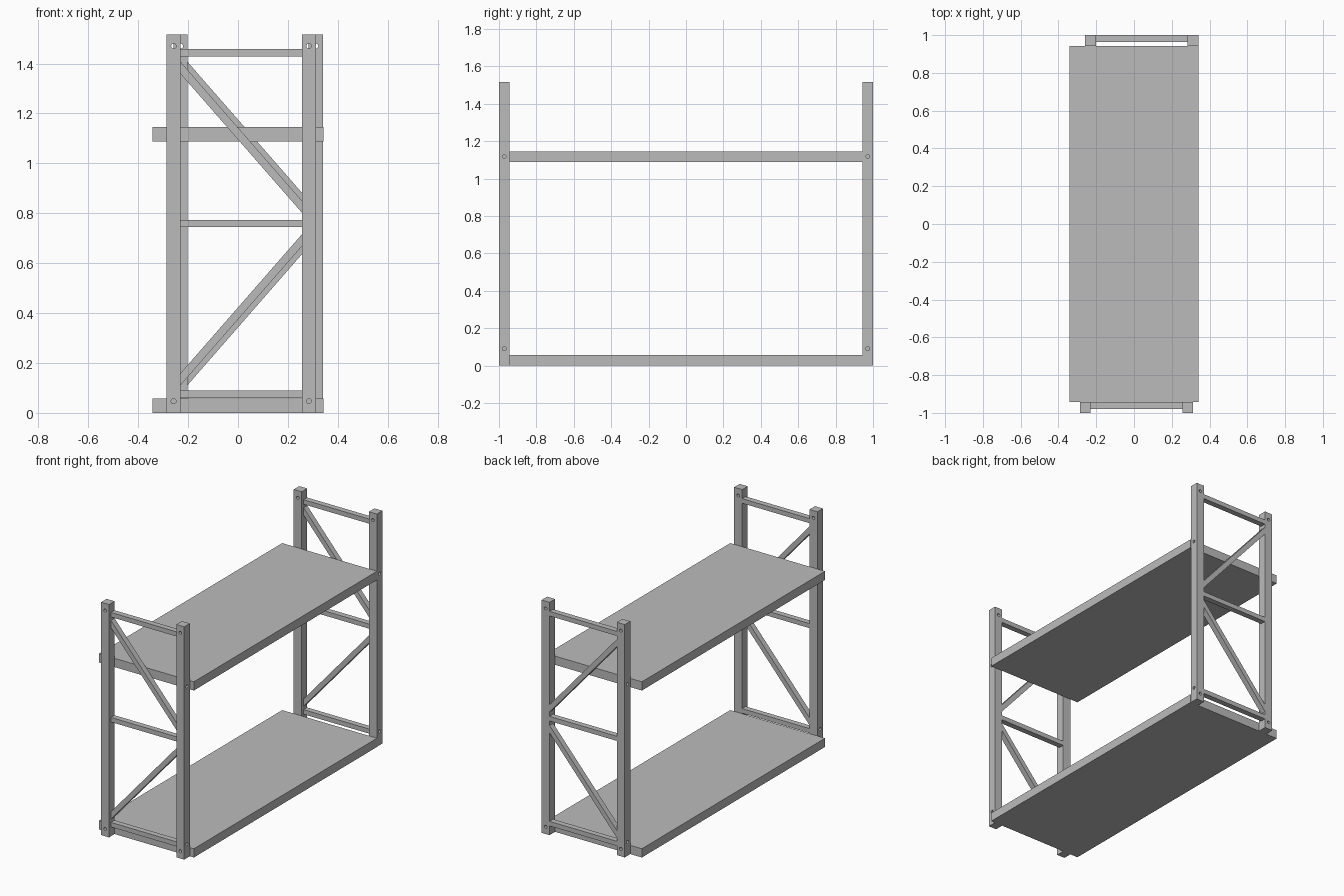
import bpy
import bmesh
from math import pi
from mathutils import Matrix, Vector

cube = bpy.data.objects.get("Cube")
if cube:
    bpy.data.objects.remove(cube, do_unlink=True)

HEIGHT = 1.517      # post height
POST = 0.057        # square post side
RAIL_H = 0.03       # rail height
RAIL_D = 0.037      # rail and brace depth
SPAN = 0.485        # clear width between the posts
HOLE_R = 0.01

grey = bpy.data.materials.new("plain grey")
grey.use_nodes = True
grey.diffuse_color = (0.5, 0.5, 0.5, 1)
grey.node_tree.nodes["Principled BSDF"].inputs["Base Color"].default_value = (0.5, 0.5, 0.5, 1)


def add_object(name, bm):
    bmesh.ops.recalc_face_normals(bm, faces=bm.faces)
    mesh = bpy.data.meshes.new(name)
    bm.to_mesh(mesh)
    bm.free()
    mesh.materials.append(grey)
    obj = bpy.data.objects.new(name, mesh)
    bpy.context.collection.objects.link(obj)
    return obj


def box(name, low, high):
    low, high = Vector(low), Vector(high)
    bm = bmesh.new()
    bmesh.ops.create_cube(bm, size=1)
    bmesh.ops.scale(bm, vec=high - low, verts=bm.verts)
    bmesh.ops.translate(bm, vec=(low + high) / 2, verts=bm.verts)
    return add_object(name, bm)


def drill(post, name, holes):
    """Cut round holes, each given as (centre, axis, length)."""
    bm = bmesh.new()
    for centre, axis, length in holes:
        turn = Matrix.Rotation(pi / 2, 4, 'Y' if axis == 'X' else 'X')
        bmesh.ops.create_cone(bm, cap_ends=True, segments=16, radius1=HOLE_R,
                              radius2=HOLE_R, depth=length,
                              matrix=Matrix.Translation(centre) @ turn)
    cutter = add_object(name, bm)
    cutter.hide_render = True
    cutter.hide_viewport = True
    cutter.display_type = 'WIRE'
    mod = post.modifiers.new("bolt holes", 'BOOLEAN')
    mod.operation = 'DIFFERENCE'
    mod.solver = 'EXACT'
    mod.object = cutter
    # Bake the cut, then discard the cutter
    graph = bpy.context.evaluated_depsgraph_get()
    cut = bpy.data.meshes.new_from_object(post.evaluated_get(graph))
    post.modifiers.clear()
    post.data = cut
    bpy.data.objects.remove(cutter, do_unlink=True)


def brace(name, x0, x1, z0, z1, y0, y1):
    """Sloping bar with ends cut flush against the posts."""
    half = 0.024
    bm = bmesh.new()
    corners = [(x0, z0 - half), (x1, z1 - half), (x1, z1 + half), (x0, z0 + half)]
    face = bm.faces.new([bm.verts.new((x, y0, z)) for x, z in corners])
    grown = bmesh.ops.extrude_face_region(bm, geom=[face])["geom"]
    bmesh.ops.translate(bm, vec=(0, y1 - y0, 0),
                        verts=[v for v in grown if isinstance(v, bmesh.types.BMVert)])
    return add_object(name, bm)


def frame(label, y, centre_x):
    """Ladder frame: two drilled posts, three rails, two braces."""
    inner = SPAN / 2
    mid_y = y + POST / 2
    for side, sign in (("right", -1), ("left", 1)):
        mid_x = centre_x + sign * (inner + POST / 2)
        post = box(f"{label}_{side}_post",
                   (mid_x - POST / 2, y, 0), (mid_x + POST / 2, y + POST, HEIGHT))
        outer = mid_x + sign * POST / 2
        holes = [((mid_x, mid_y, z), 'Y', POST * 2) for z in (0.047, HEIGHT - 0.047)]
        holes += [((outer, mid_y, z), 'X', POST) for z in (0.09, 1.118)]
        drill(post, "hole_cutter", holes)

    # Rails and braces sit flush with the rear of the posts
    x0, x1 = centre_x - inner, centre_x + inner
    y0, y1 = y + POST - RAIL_D, y + POST
    for name, z in (("lower", 0.06), ("middle", 0.744), ("upper", 1.428)):
        box(f"{label}_{name}_rail", (x0, y0, z), (x1, y1, z + RAIL_H))
    brace(f"{label}_lower_brace", x0, x1, 0.136, 0.691, y0, y1)
    brace(f"{label}_upper_brace", x0, x1, 1.382, 0.827, y0, y1)


# End frames, the rear one set slightly sideways
frame("front", -1, 0.013)
frame("back", 1 - POST, 0.041)

# Shelves
for name, z in (("lower_shelf", 0), ("upper_shelf", 1.088)):
    box(name, (-0.342, POST - 1, z), (0.342, 1 - POST, z + 0.057))
